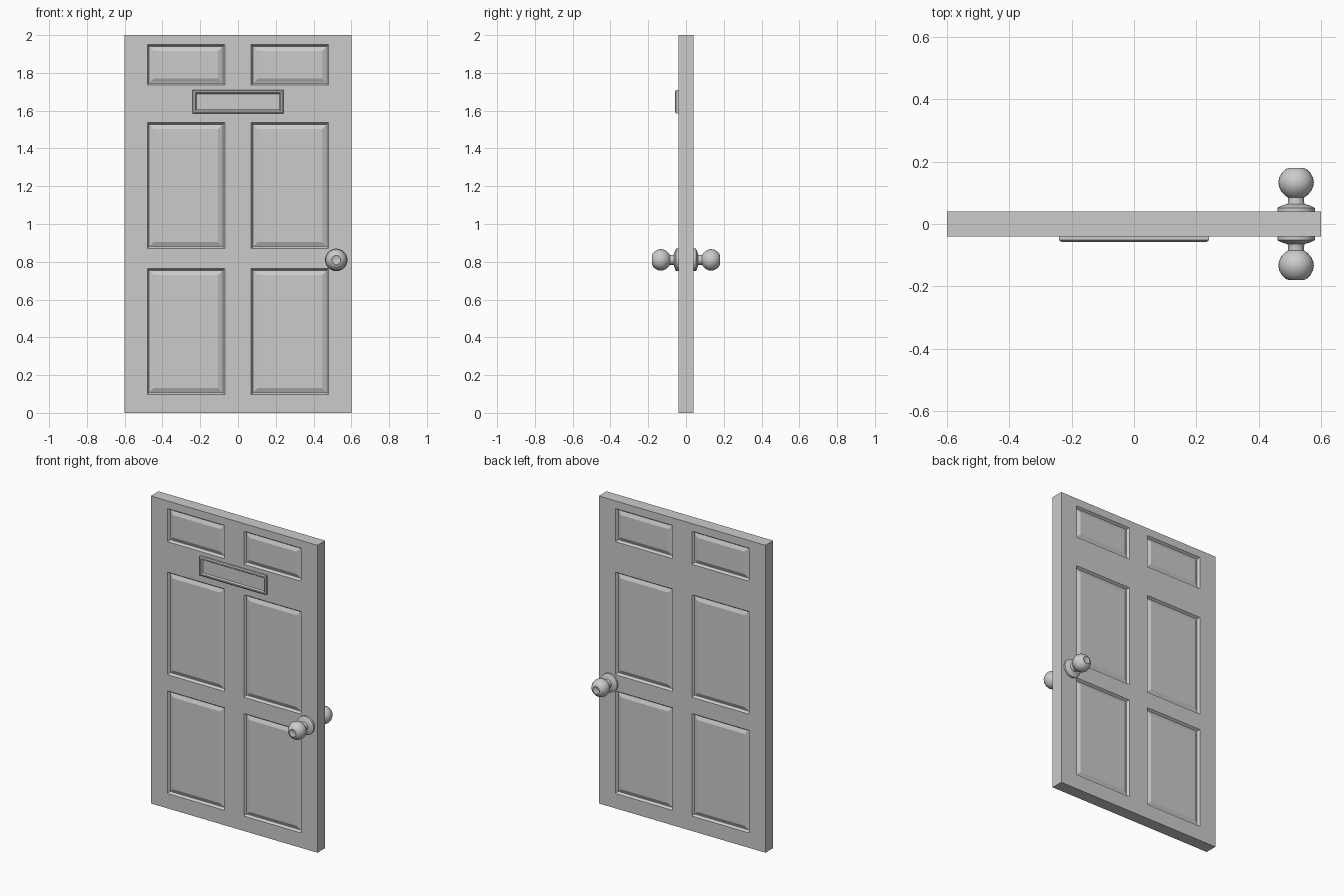
import bpy, bmesh, math
from mathutils import Matrix, Vector

if "Cube" in bpy.data.objects:
    bpy.data.objects.remove(bpy.data.objects["Cube"])

W, T, H = 0.6, 0.04, 2.0


def finish(name, bm, smooth=False):
    bmesh.ops.recalc_face_normals(bm, faces=bm.faces[:])
    me = bpy.data.meshes.new(name)
    bm.to_mesh(me)
    bm.free()
    ob = bpy.data.objects.new(name, me)
    bpy.context.collection.objects.link(ob)
    if smooth:
        bpy.context.view_layer.objects.active = ob
        ob.select_set(True)
        bpy.ops.object.shade_smooth_by_angle(angle=math.radians(35))
        ob.select_set(False)
    return ob


def steps(bm, face, rings):
    # nested insets on a face: (width, depth) pairs, positive depth goes outward
    for width, depth in rings:
        bmesh.ops.inset_region(bm, faces=[face], thickness=width, depth=0,
                               use_even_offset=True)
        bmesh.ops.translate(bm, verts=face.verts[:], vec=face.normal * depth)


# Door slab: a grid of cells with moulded panels on both faces
xs = [-W, -0.48, -0.07, 0.07, 0.48, W]
zs = [0, 0.097, 0.764, 0.87, 1.537, 1.735, 1.95, H]
bm = bmesh.new()
bmesh.ops.create_cube(bm, size=1)
bmesh.ops.scale(bm, vec=(2 * W, 2 * T, H), verts=bm.verts[:])
bmesh.ops.translate(bm, vec=(0, 0, H / 2), verts=bm.verts[:])
for cuts, axis in ((xs, Vector((1, 0, 0))), (zs, Vector((0, 0, 1)))):
    for c in cuts[1:-1]:
        bmesh.ops.bisect_plane(bm, geom=bm.verts[:] + bm.edges[:] + bm.faces[:],
                               plane_co=axis * c, plane_no=axis)
bm.normal_update()
panels = []
for f in bm.faces:
    c = f.calc_center_median()
    in_col = 0.07 < abs(c.x) < 0.48
    in_row = any(zs[i] < c.z < zs[i + 1] for i in (1, 3, 5))
    if abs(f.normal.y) > 0.9 and in_col and in_row:
        panels.append(f)
for f in panels:
    steps(bm, f, [(0.010, -0.015), (0.003, 0), (0.022, 0.010)])
finish("door_slab", bm)

# Letter plate: chamfered frame around a sunken flap
bm = bmesh.new()
bmesh.ops.create_cube(bm, size=1)
bmesh.ops.scale(bm, vec=(0.48, 0.012, 0.124), verts=bm.verts[:])
bmesh.ops.translate(bm, vec=(0, -T - 0.006, 1.647), verts=bm.verts[:])
bm.normal_update()
front = min(bm.faces, key=lambda f: f.calc_center_median().y)
steps(bm, front, [(0.006, 0.005), (0.008, 0), (0.006, -0.009)])
finish("letter_plate", bm)

# Knobs: one lathed profile (radius, distance from door centre), front and back
profile = [(0.06, 0.036), (0.06, 0.052), (0.043, 0.060), (0.028, 0.064),
           (0.026, 0.070), (0.026, 0.085), (0.036, 0.092), (0.048, 0.105),
           (0.055, 0.120), (0.057, 0.134), (0.054, 0.149), (0.046, 0.164),
           (0.035, 0.175), (0.024, 0.180), (0.018, 0.176), (0, 0.176)]
for name, side in (("front_knob", -1), ("back_knob", 1)):
    bm = bmesh.new()
    verts = [bm.verts.new((0.52 + r, side * d, 0.81)) for r, d in profile]
    edges = [bm.edges.new(p) for p in zip(verts, verts[1:])]
    bmesh.ops.spin(bm, geom=verts + edges, cent=(0.52, 0, 0.81), axis=(0, 1, 0),
                   angle=math.tau, steps=24, use_merge=True)
    bmesh.ops.remove_doubles(bm, verts=bm.verts[:], dist=1e-5)
    bmesh.ops.holes_fill(bm, edges=[e for e in bm.edges if e.is_boundary], sides=0)
    finish(name, bm, smooth=True)
